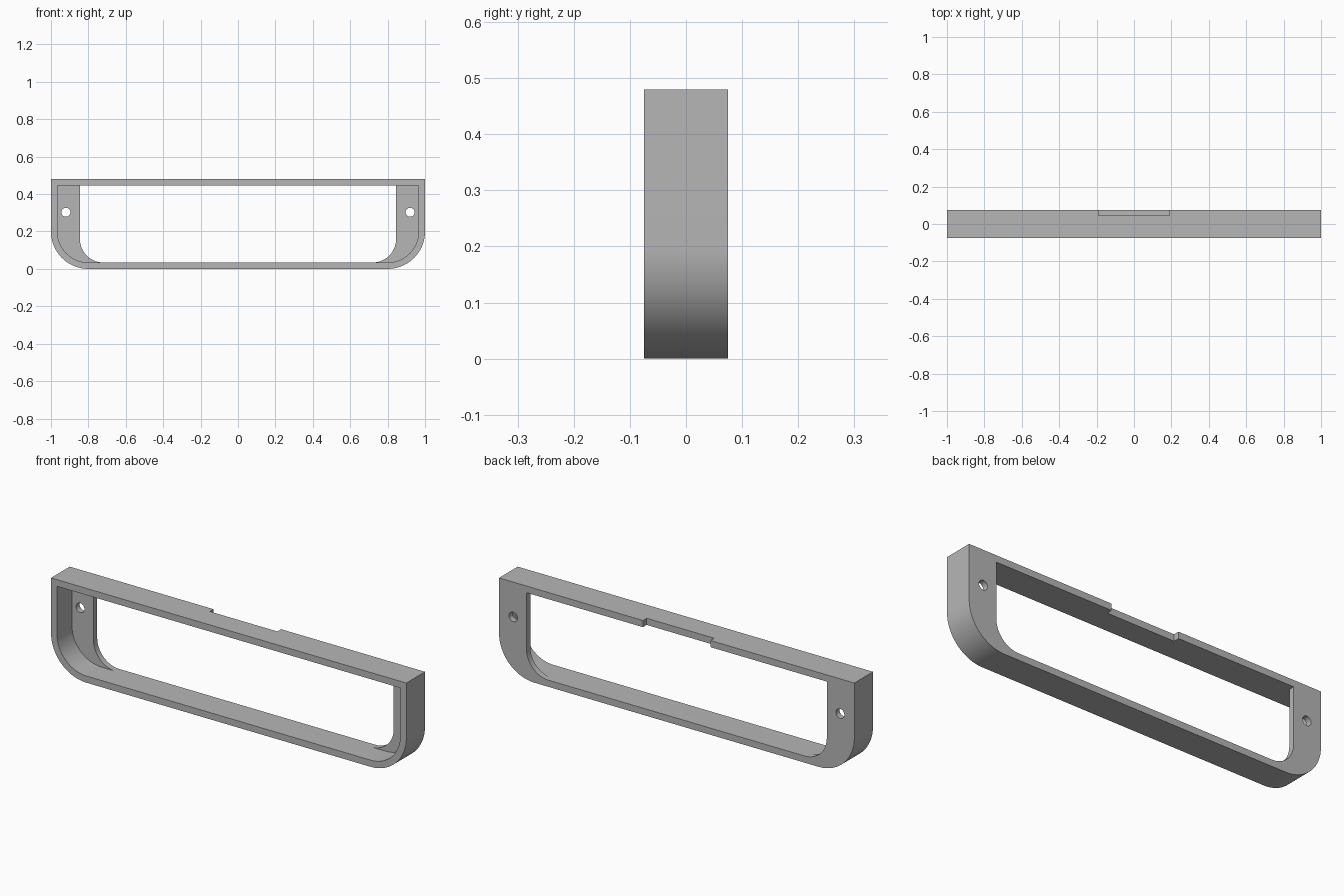
import bpy, bmesh, math

cube = bpy.data.objects.get("Cube")
if cube:
    bpy.data.objects.remove(cube, do_unlink=True)

HALF, HEIGHT, WALL = 1.0, 0.48, 0.034
FRONT, BACK, LIP = -0.075, 0.075, 0.045   # lip: front of the rear flange

grey = bpy.data.materials.new("grey")
grey.use_nodes = True
colour = (0.47, 0.47, 0.47, 1)
grey.diffuse_color = colour
grey.node_tree.nodes["Principled BSDF"].inputs["Base Color"].default_value = colour


def prism(name, outline, y0, y1):
    """Extrude an (x, z) outline from y0 to y1."""
    bm = bmesh.new()
    face = bm.faces.new([bm.verts.new((x, y0, z)) for x, z in outline])
    new = bmesh.ops.extrude_face_region(bm, geom=[face])["geom"]
    bmesh.ops.translate(bm, vec=(0, y1 - y0, 0),
                        verts=[v for v in new if isinstance(v, bmesh.types.BMVert)])
    bmesh.ops.recalc_face_normals(bm, faces=bm.faces)
    mesh = bpy.data.meshes.new(name)
    bm.to_mesh(mesh)
    bm.free()
    mesh.materials.append(grey)
    ob = bpy.data.objects.new(name, mesh)
    bpy.context.collection.objects.link(ob)
    return ob


def tray(half, bottom, top, radius, steps=24):
    """Square top corners, rounded bottom corners."""
    right = [(half, top)]
    for i in range(steps + 1):
        a = math.pi / 2 * i / steps
        right.append((half - radius + radius * math.cos(a),
                      bottom + radius - radius * math.sin(a)))
    return right + [(-x, z) for x, z in reversed(right)]


def circle(cx, cz, r, n=32):
    return [(cx + r * math.cos(math.tau * i / n), cz + r * math.sin(math.tau * i / n))
            for i in range(n)]


# Solid outer body
frame = prism("frame", tray(HALF, 0, HEIGHT, 0.2), FRONT, BACK)

# Through opening, front cavity, screw holes and rear notch in the top bar
top = HEIGHT - WALL
cutters = [
    prism("opening_cutter", tray(0.845, WALL, top, 0.125), -0.2, 0.2),
    prism("cavity_cutter", tray(HALF - WALL, WALL, top, 0.2 - WALL), -0.2, LIP),
    prism("notch_cutter", [(-0.19, 0.4), (0.19, 0.4), (0.19, 0.6), (-0.19, 0.6)], LIP, 0.2),
]
for side in (-1, 1):
    cutters.append(prism("screw_hole_cutter", circle(side * 0.92, 0.303, 0.024), 0, 0.2))

for cutter in cutters:
    cutter.hide_render = True
    mod = frame.modifiers.new(cutter.name, "BOOLEAN")
    mod.operation = "DIFFERENCE"
    mod.solver = "EXACT"
    mod.object = cutter

# Bake the cuts and drop the cutters
graph = bpy.context.evaluated_depsgraph_get()
graph.update()
baked = bpy.data.meshes.new_from_object(frame.evaluated_get(graph))
frame.modifiers.clear()
frame.data = baked
for cutter in cutters:
    bpy.data.objects.remove(cutter, do_unlink=True)

# Smooth the rounded corners, keep hard edges
bpy.ops.object.select_all(action="DESELECT")
frame.select_set(True)
bpy.context.view_layer.objects.active = frame
bpy.ops.object.shade_smooth_by_angle(angle=math.radians(30))
